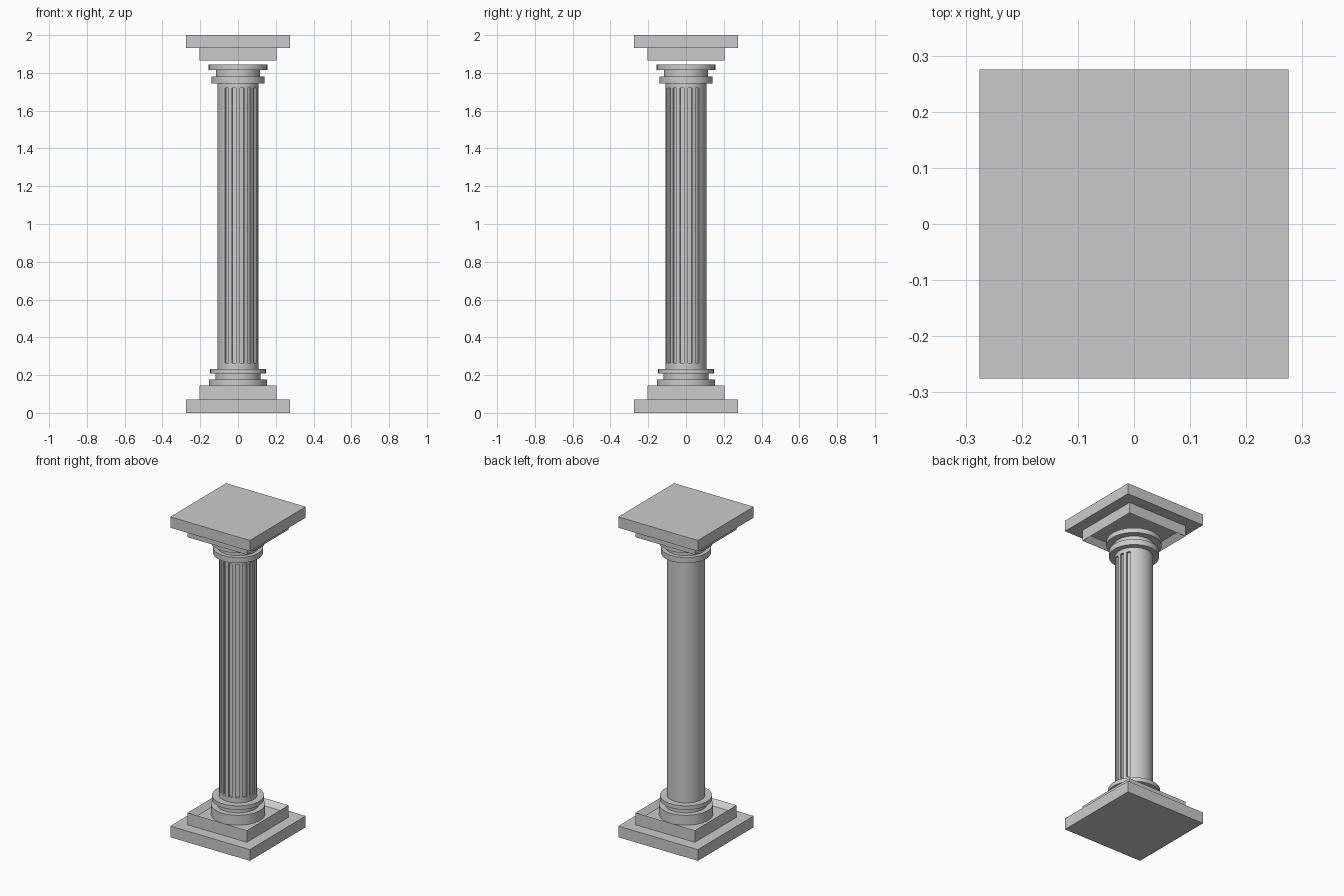
import bpy, bmesh, math
from mathutils import Matrix, Vector

if "Cube" in bpy.data.objects:
    bpy.data.objects.remove(bpy.data.objects["Cube"], do_unlink=True)

stone = bpy.data.materials.new("grey stone")
stone.use_nodes = True
GREY = (0.6, 0.6, 0.6, 1)
stone.diffuse_color = GREY
stone.node_tree.nodes["Principled BSDF"].inputs["Base Color"].default_value = GREY


def make(name, bm):
    bmesh.ops.recalc_face_normals(bm, faces=bm.faces)
    mesh = bpy.data.meshes.new(name)
    bm.to_mesh(mesh)
    bm.free()
    mesh.materials.append(stone)
    obj = bpy.data.objects.new(name, mesh)
    bpy.context.collection.objects.link(obj)
    return obj


def add_box(bm, size, matrix):
    return bmesh.ops.create_cube(bm, size=1, matrix=matrix @ Matrix.Diagonal((*size, 1)))


def slab(name, half, z0, z1, recess=0):
    """Square slab; recess +1 sinks a square in its top, -1 in its underside."""
    bm = bmesh.new()
    add_box(bm, (2 * half, 2 * half, z1 - z0), Matrix.Translation((0, 0, (z0 + z1) / 2)))
    if recess:
        bm.normal_update()
        face = next(f for f in bm.faces if f.normal.z * recess > 0.9)
        bmesh.ops.inset_region(bm, faces=[face], thickness=0.045)
        bmesh.ops.translate(bm, verts=face.verts, vec=(0, 0, -0.03 * recess))
    return make(name, bm)


def smooth(obj):
    bpy.ops.object.select_all(action="DESELECT")
    obj.select_set(True)
    bpy.context.view_layer.objects.active = obj
    bpy.ops.object.shade_smooth_by_angle(angle=math.radians(30))


def drum(name, radius, z0, z1):
    bm = bmesh.new()
    bmesh.ops.create_cone(bm, cap_ends=True, segments=64, radius1=radius, radius2=radius,
                          depth=z1 - z0, matrix=Matrix.Translation((0, 0, (z0 + z1) / 2)))
    return make(name, bm)


# Stepped square base and its mirrored counterpart on top
slab("base_slab", 0.275, 0, 0.07)
slab("base_plinth", 0.205, 0.07, 0.145, 1)
slab("top_plinth", 0.205, 1.865, 1.932, -1)
slab("top_slab", 0.275, 1.932, 2)

# Round mouldings at both ends of the shaft
for name, radius, z0, z1 in (
        ("base_lower_ring", 0.153, 0.115, 0.177),
        ("base_neck", 0.12, 0.177, 0.208),
        ("base_upper_ring", 0.147, 0.208, 0.233),
        ("capital_lower_ring", 0.141, 1.745, 1.78),
        ("capital_neck", 0.116, 1.78, 1.815),
        ("capital_upper_ring", 0.155, 1.815, 1.845)):
    smooth(drum(name, radius, z0, z1))

# Shaft with eight flutes cut into the half facing front and right
SHAFT_R = 0.108
shaft = drum("shaft", SHAFT_R, 0.233, 1.745)
bm = bmesh.new()
for i in range(8):
    turn = Matrix.Rotation(math.radians(-45 + (i - 3.5) * 22.5), 4, "Z")
    add_box(bm, (0.03, 0.023, 1.455), turn @ Matrix.Translation((SHAFT_R + 0.002, 0, 0.9925)))
cutter = make("flute_cutter", bm)
cutter.hide_render = True
cut = shaft.modifiers.new("flutes", "BOOLEAN")
cut.operation = "DIFFERENCE"
cut.solver = "EXACT"
cut.object = cutter
bpy.ops.object.select_all(action="DESELECT")
shaft.select_set(True)
bpy.context.view_layer.objects.active = shaft
bpy.ops.object.modifier_apply(modifier=cut.name)
bpy.data.objects.remove(cutter, do_unlink=True)
smooth(shaft)
